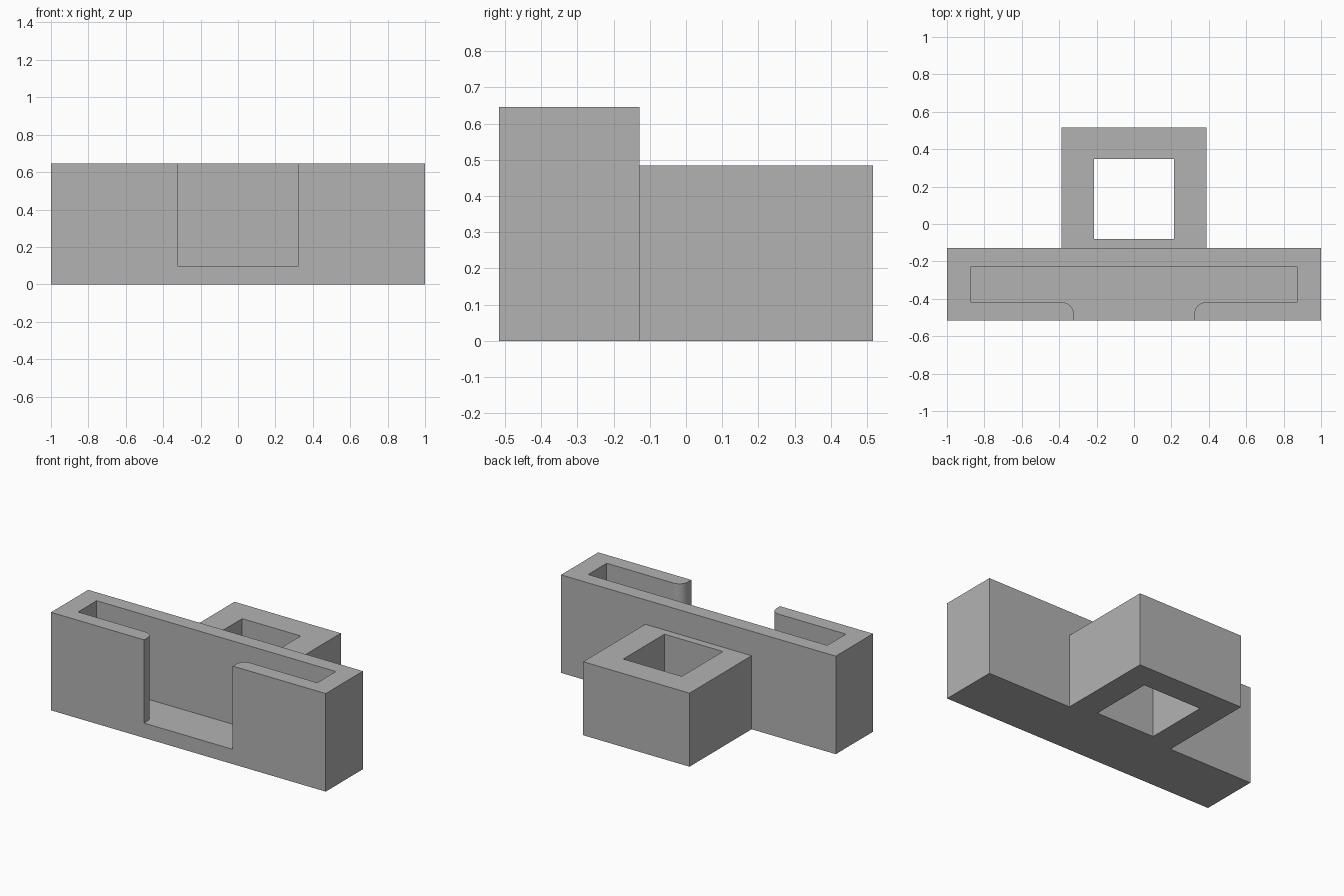
import bpy
import bmesh
from math import sin, cos, pi

cube = bpy.data.objects.get("Cube")
if cube:
    bpy.data.objects.remove(cube, do_unlink=True)

# Single plain grey
grey = bpy.data.materials.new("plain_grey")
grey.use_nodes = True
colour = (0.45, 0.45, 0.45, 1)
grey.diffuse_color = colour
grey.node_tree.nodes["Principled BSDF"].inputs["Base Color"].default_value = colour


def prism(name, outline, z0, z1):
    """Extrude a closed counter-clockwise plan outline from z0 to z1."""
    bm = bmesh.new()
    face = bm.faces.new([bm.verts.new((x, y, z0)) for x, y in outline])
    top = bmesh.ops.extrude_face_region(bm, geom=[face])["geom"]
    verts = [v for v in top if isinstance(v, bmesh.types.BMVert)]
    bmesh.ops.translate(bm, verts=verts, vec=(0, 0, z1 - z0))
    bmesh.ops.recalc_face_normals(bm, faces=bm.faces)
    mesh = bpy.data.meshes.new(name)
    bm.to_mesh(mesh)
    bm.free()
    mesh.materials.append(grey)
    obj = bpy.data.objects.new(name, mesh)
    bpy.context.collection.objects.link(obj)
    return obj


def rect(x, y0, y1):
    return [(-x, y0), (x, y0), (x, y1), (-x, y1)]


def combine(target, tool, operation):
    """Apply a boolean and discard the tool."""
    tool.hide_render = True
    mod = target.modifiers.new(operation.lower(), "BOOLEAN")
    mod.operation, mod.solver, mod.object = operation, "EXACT", tool
    bpy.context.view_layer.objects.active = target
    bpy.ops.object.modifier_apply(modifier=mod.name)
    bpy.data.objects.remove(tool, do_unlink=True)


FRONT, BACK, JOINT = -0.516, 0.516, -0.129
FLOOR, HOLDER_TOP, SOCKET_TOP = 0.097, 0.645, 0.484
GAP, LIP_BACK, RADIUS, STEPS = 0.323, -0.419, 0.06, 10

# Wide holder with the rear socket fused to it
body = prism("holder_with_socket", rect(1, FRONT, JOINT), 0, HOLDER_TOP)
combine(body, prism("socket", rect(0.387, JOINT - 0.05, BACK), 0, SOCKET_TOP), "UNION")

# Pocket behind two front lips, with rounded inner lip corners
right_half = [(GAP, FRONT - 0.1)]
for i in range(STEPS + 1):
    a = i / STEPS * pi / 2
    right_half.append((GAP + RADIUS * (1 - cos(a)), LIP_BACK - RADIUS * (1 - sin(a))))
right_half += [(0.871, LIP_BACK), (0.871, -0.226)]
outline = right_half + [(-x, y) for x, y in reversed(right_half)]
combine(body, prism("pocket_cutter", outline, FLOOR, HOLDER_TOP + 0.1), "DIFFERENCE")

# Square hole right through the socket
combine(body, prism("hole_cutter", rect(0.213, -0.08, 0.348), -0.1, 0.6), "DIFFERENCE")

# Smooth only the rounded lip corners
bpy.ops.object.select_all(action="DESELECT")
body.select_set(True)
bpy.context.view_layer.objects.active = body
bpy.ops.object.shade_smooth_by_angle(angle=pi / 6)
